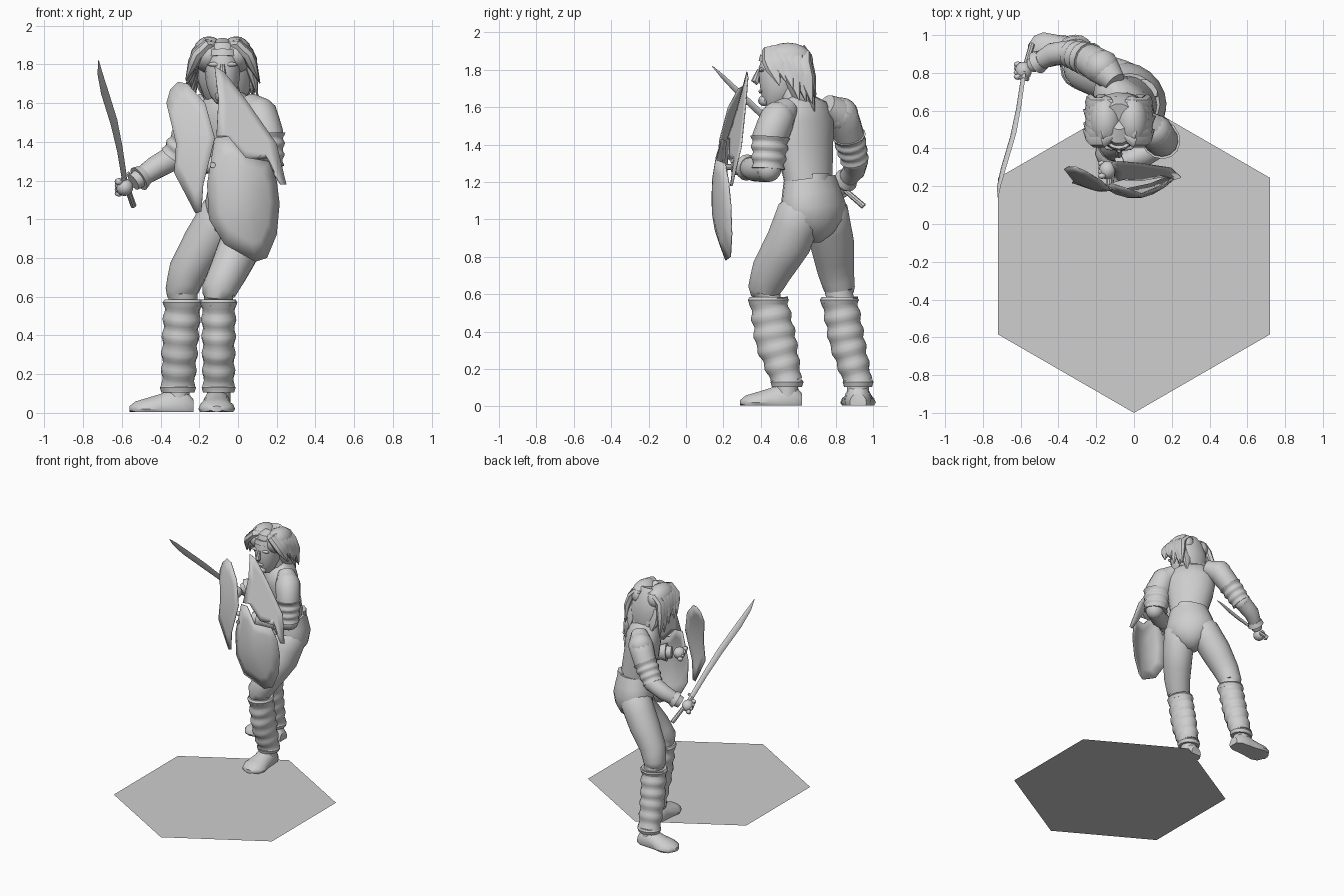
import bpy, bmesh, math, random
from mathutils import Vector

if "Cube" in bpy.data.objects:
    bpy.data.objects.remove(bpy.data.objects["Cube"])
random.seed(4)

grey = bpy.data.materials.new("plain_grey")
grey.use_nodes = True
grey.diffuse_color = (0.62, 0.62, 0.62, 1)
grey.node_tree.nodes["Principled BSDF"].inputs["Base Color"].default_value = grey.diffuse_color

ACROSS = Vector((0.68, -0.73, 0))   # shoulder line of the turned body
AHEAD = Vector((-0.73, -0.68, 0))   # direction the chest faces
X, Y, UP = Vector((1, 0, 0)), Vector((0, 1, 0)), Vector((0, 0, 1))
made = []


def finish(name, bm, normals=True):
    if normals:
        bmesh.ops.recalc_face_normals(bm, faces=bm.faces)
    mesh = bpy.data.meshes.new(name)
    bm.to_mesh(mesh)
    bm.free()
    mesh.materials.append(grey)
    ob = bpy.data.objects.new(name, mesh)
    bpy.context.collection.objects.link(ob)
    made.append(ob)
    return ob


def refine(rings, steps, ripple=0, waves=1):
    """Subdivide a ring list, optionally rippling the radii into folds."""
    out, last = [], (len(rings) - 1) * steps
    for i in range(last + 1):
        k = min(i // steps, len(rings) - 2)
        f = i / steps - k
        r = [p + (q - p) * f for p, q in zip(rings[k], rings[k + 1])]
        swell = 1 + ripple * math.cos(math.tau * waves * i / last)
        out.append((r[0], r[1], r[2], r[3] * swell, r[4] * swell))
    return out


def loft(name, rings, side=ACROSS, sides=14, floor=False):
    """Skin elliptical rings (x, y, z, radius along side, other radius)."""
    bm = bmesh.new()
    pts = [Vector(r[:3]) for r in rings]
    loops = []
    for i, r in enumerate(rings):
        t = (pts[min(i + 1, len(pts) - 1)] - pts[max(i - 1, 0)]).normalized()
        u = (side - t * side.dot(t)).normalized()
        v = t.cross(u)
        loop = []
        for k in range(sides):
            a = math.tau * k / sides
            p = pts[i] + u * (r[3] * math.cos(a)) + v * (r[4] * math.sin(a))
            if floor:
                p.z = max(p.z, 0.005)
            loop.append(bm.verts.new(p))
        loops.append(loop)
    for a, b in zip(loops, loops[1:]):
        for k in range(sides):
            j = (k + 1) % sides
            bm.faces.new((a[k], a[j], b[j], b[k]))
    bm.faces.new(loops[0])
    bm.faces.new(loops[-1])
    return finish(name, bm)


def ball(name, centre, radii, sides=14):
    bm = bmesh.new()
    bmesh.ops.create_uvsphere(bm, u_segments=sides, v_segments=sides // 2 + 2, radius=1)
    bmesh.ops.scale(bm, vec=radii, verts=bm.verts)
    bmesh.ops.translate(bm, vec=centre, verts=bm.verts)
    return finish(name, bm)


# Six-sided ground tile
bm = bmesh.new()
bm.faces.new([bm.verts.new((0.83 * math.sin(a), -0.17 + 0.83 * math.cos(a), 0))
              for a in [-math.tau * k / 6 for k in range(6)]])
finish("ground_tile", bm, normals=False)

# Torso, neck, hips and belt pouch
loft("torso", [(.0, .66, 1.17, .14, .11), (-.01, .65, 1.25, .15, .115), (-.04, .63, 1.4, .18, .13),
               (-.05, .62, 1.52, .2, .13), (-.05, .61, 1.6, .17, .11), (-.06, .59, 1.65, .08, .07)], sides=18)
loft("neck", [(-.05, .6, 1.58, .08, .08), (-.07, .55, 1.72, .065, .065)])
loft("hips", [(-.02, .68, .88, .04, .05), (-.015, .68, .93, .11, .11), (-.005, .68, 1.0, .18, .14),
              (0, .68, 1.07, .195, .15), (.0, .67, 1.14, .175, .14), (.0, .66, 1.22, .15, .125)], sides=18)
loft("belt_pouch", [(.08, .72, 1.19, .07, .03), (.08, .72, 1.245, .06, .03)], sides=8)

# Legs with rippled gaiters and shoes
legs = {
    "left": ([(.05, .63, 1.12, .08, .08), (.05, .61, 1.04, .12, .125), (.02, .55, .88, .115, .125),
              (-.05, .46, .73, .1, .11), (-.1, .42, .63, .09, .09), (-.1, .43, .6, .075, .075),
              (-.1, .44, .54, .075, .075)],
             [(-.1, .44, .57, .088, .1), (-.1, .48, .35, .084, .11), (-.1, .54, .13, .08, .08)],
             Vector((-.11, .62, 0)), Vector((0, -1, 0))),
    "right": ([(-.04, .73, 1.12, .08, .08), (-.07, .75, 1.04, .12, .12), (-.17, .78, .88, .115, .12),
               (-.26, .8, .73, .1, .1), (-.29, .82, .63, .085, .085), (-.285, .82, .6, .075, .075),
               (-.28, .83, .54, .075, .075)],
              [(-.285, .82, .57, .095, .095), (-.3, .86, .35, .092, .095), (-.31, .92, .13, .085, .075)],
              Vector((-.23, .92, 0)), Vector((-1, 0, 0)))}
shoe_shape = [(0, .045, .07), (.04, .07, .12), (.11, .075, .13), (.17, .08, .1),
              (.25, .095, .075), (.3, .075, .06), (.33, .03, .035)]
for which, (thigh, shin, heel, way) in legs.items():
    loft(which + "_leg", refine(thigh, 2), X)
    loft(which + "_gaiter", refine(shin, 12, .06, 5), X, 16)
    for end, tag in ((shin[0], "upper"), (shin[-1], "lower")):
        x, y, z, a, b = end
        loft(f"{which}_{tag}_gaiter_cuff", [(x, y, z - .025, a, b), (x, y, z, a * 1.1, b * 1.1),
                                            (x, y, z + .015, a, b)], X, 16)
    x, y, z, a, b = shin[-1]
    loft(which + "_ankle", [(x, y, z + .05, .06, .06), (x, y, .05, .06, .06)], X)
    rings = [tuple(heel + way * d + UP * .02) + (w, h - .02) for d, w, h in shoe_shape]
    loft(which + "_shoe", rings, way.cross(UP), 14, floor=True)

# Arms: folded sleeves, forearms, cuffs and fists
arms = {
    "left": ([(.05, .55, 1.6, .06, .06), (.11, .49, 1.54, .095, .095), (.14, .45, 1.44, .09, .1),
              (.15, .44, 1.27, .075, .085)],
             [(.16, .44, 1.27, .07, .07), (.05, .37, 1.27, .068, .068), (-.09, .31, 1.28, .045, .04)],
             Vector((-.14, .285, 1.28))),
    "right": ([(-.1, .75, 1.61, .06, .06), (-.17, .83, 1.56, .095, .09), (-.24, .87, 1.45, .085, .08),
               (-.33, .9, 1.32, .07, .07)],
              [(-.33, .91, 1.32, .065, .065), (-.43, .9, 1.265, .06, .06), (-.54, .84, 1.19, .045, .04)],
              Vector((-.585, .81, 1.165)))}
for which, (upper, fore, hand) in arms.items():
    loft(which + "_upper_arm", refine(upper, 2), AHEAD)
    ball(which + "_shoulder", upper[1][:3], (.092, .092, .092))
    folds = [upper[2], [(p + q) / 2 for p, q in zip(upper[2], upper[3])], upper[3]]
    folds = [(x, y, z, a * 1.05, b * 1.05) for x, y, z, a, b in folds]
    loft(which + "_sleeve_folds", refine(folds, 8, .06, 3), AHEAD)
    loft(which + "_forearm", refine(fore, 2), UP)
    ball(which + "_elbow", fore[0][:3], [fore[0][3]] * 3)
    ends = refine(fore[1:], 4)[2:4]
    loft(which + "_cuff", [(x, y, z, a * s, b * s) for (x, y, z, a, b), s in zip(ends, (1.05, 1.4))], UP)
    ball(which + "_fist", hand, (.045, .05, .045))
    for i in range(4):
        off = Vector((-.03, .035 - i * .022, -.03 + i * .02))
        ball(f"{which}_finger_{i + 1}", hand + off, (.022, .016, .018), 8)

# Curved sword
loft("sword_grip", [(-.54, .95, 1.07, .016, .016), (-.585, .8, 1.2, .014, .014)], X, 8)
loft("sword_guard", [(-.62, .78, 1.19, .01, .01), (-.56, .765, 1.24, .01, .01)], Y, 6)
loft("sword_blade", [(-.585, .79, 1.2, .018, .007), (-.61, .62, 1.36, .02, .007),
                     (-.64, .47, 1.5, .024, .007), (-.69, .3, 1.66, .024, .006),
                     (-.715, .2, 1.76, .016, .004), (-.72, .14, 1.82, .002, .002)],
     Vector((.7, .5, .5)), 6)


# Three-lobed shield, each lobe a thin sheet bent by its own depth rule
def shield_lobe(name, depth, outline):
    bm = bmesh.new()
    mid = Vector((sum(p[0] for p in outline), sum(p[1] for p in outline))) / len(outline)

    def vert(p):
        return bm.verts.new((p[0], depth(p[0], p[1]), p[1]))
    hub = vert(mid)
    loops = [[vert(mid.lerp(Vector(p), f)) for p in outline] for f in (.35, .7, 1)]
    for k in range(len(outline)):
        j = (k + 1) % len(outline)
        bm.faces.new((hub, loops[0][k], loops[0][j]))
        for a, b in zip(loops, loops[1:]):
            bm.faces.new((a[k], b[k], b[j], a[j]))
    mod = finish(name, bm).modifiers.new("thickness", "SOLIDIFY")
    mod.thickness = .006


shield_lobe("shield_right_lobe", lambda x, z: .15 + .6 * x * x + .35 * (z - 1.2) ** 2,
            [(-.31, 1.71), (-.35, 1.67), (-.37, 1.6), (-.32, 1.39), (-.33, 1.24), (-.22, 1.03),
             (-.19, 1.04), (-.18, 1.18), (-.12, 1.42), (-.17, 1.6), (-.26, 1.7)])
shield_lobe("shield_left_lobe", lambda x, z: .18 + .28 * x + .3 * (z - 1.2),
            [(-.12, 1.79), (-.07, 1.76), (.04, 1.62), (.2, 1.39), (.25, 1.18), (.22, 1.18),
             (.16, 1.3), (.04, 1.32), (-.06, 1.43), (-.11, 1.43), (-.1, 1.62)])
shield_lobe("shield_lower_lobe", lambda x, z: .135 + 2.2 * x * x + .5 * (z - 1.12) ** 2,
            [(-.12, 1.42), (-.05, 1.43), (.04, 1.32), (.16, 1.3), (.2, 1.2), (.215, 1.08), (.2, .92),
             (.15, .8), (.09, .78), (-.07, .87), (-.15, 1), (-.16, 1.18)])
loft("shield_handle", [(-.13, .18, 1.28, .015, .015), (-.13, .28, 1.28, .015, .015)], X, 8)

# Head and face
HX = -.08
loft("head", [(HX, .46, 1.6, .035, .035), (HX, .47, 1.64, .065, .075), (HX, .5, 1.7, .085, .11),
              (HX, .5, 1.8, .095, .115), (HX, .52, 1.88, .085, .1), (HX, .54, 1.91, .04, .05)], X)
loft("nose", [(HX, .39, 1.8, .01, .01), (HX, .37, 1.74, .02, .022), (HX, .385, 1.725, .012, .01)], X, 8)
loft("headband", [(HX, .505, 1.83, .1, .118), (HX, .51, 1.865, .096, .114)], X, 16)
for s in (-1, 1):
    ball("brow", (HX + s * .04, .405, 1.8), (.038, .016, .012), 8)
ball("mouth", (HX, .4, 1.685), (.035, .012, .012), 8)
ball("chin", (HX, .42, 1.635), (.04, .035, .03), 8)

# Parted hair: a rounded mass on each side, nape and drooping locks
loft("hair_nape", [(HX, .56, 1.91, .08, .08), (HX, .58, 1.84, .13, .1), (HX + .01, .61, 1.74, .14, .09),
                   (HX + .02, .63, 1.65, .12, .07), (HX + .03, .66, 1.56, .06, .025)], X)
for s in (-1, 1):
    ball("hair_side", (HX + s * .07, .545, 1.85), (.085, .135, .095), 16)
    for i in range(6):
        y = .45 + i * .035
        top = 1.91 - 2.2 * (y - .52) ** 2
        reach = .2 - i * .01 + random.uniform(-.02, .02)
        drop = 1.74 - i * .028 + random.uniform(-.03, .03)
        loft(f"hair_lock_{i + 1}", [(HX + s * .03, y + .02, top, .02, .02), (HX + s * .08, y, top, .045, .03),
                                    (HX + s * .13, y, top - .05, .045, .033),
                                    (HX + s * .15, y + .02, (top + drop) / 2, .045, .03),
                                    (HX + s * reach, y + .05, drop, .003, .003)], Y, 8)
for i in range(5):
    x = HX - .09 + i * .05
    loft(f"hair_back_lock_{i + 1}", [(x, .63, 1.78, .04, .03), (x, .665, 1.68, .04, .025),
                                     (x + .01, .685, 1.57 + random.uniform(-.03, .04), .004, .004)], X, 8)

# Smooth shading with crisp folds
bpy.ops.object.select_all(action="DESELECT")
for ob in made:
    ob.select_set(True)
bpy.context.view_layer.objects.active = made[0]
bpy.ops.object.shade_smooth_by_angle(angle=math.radians(40))
